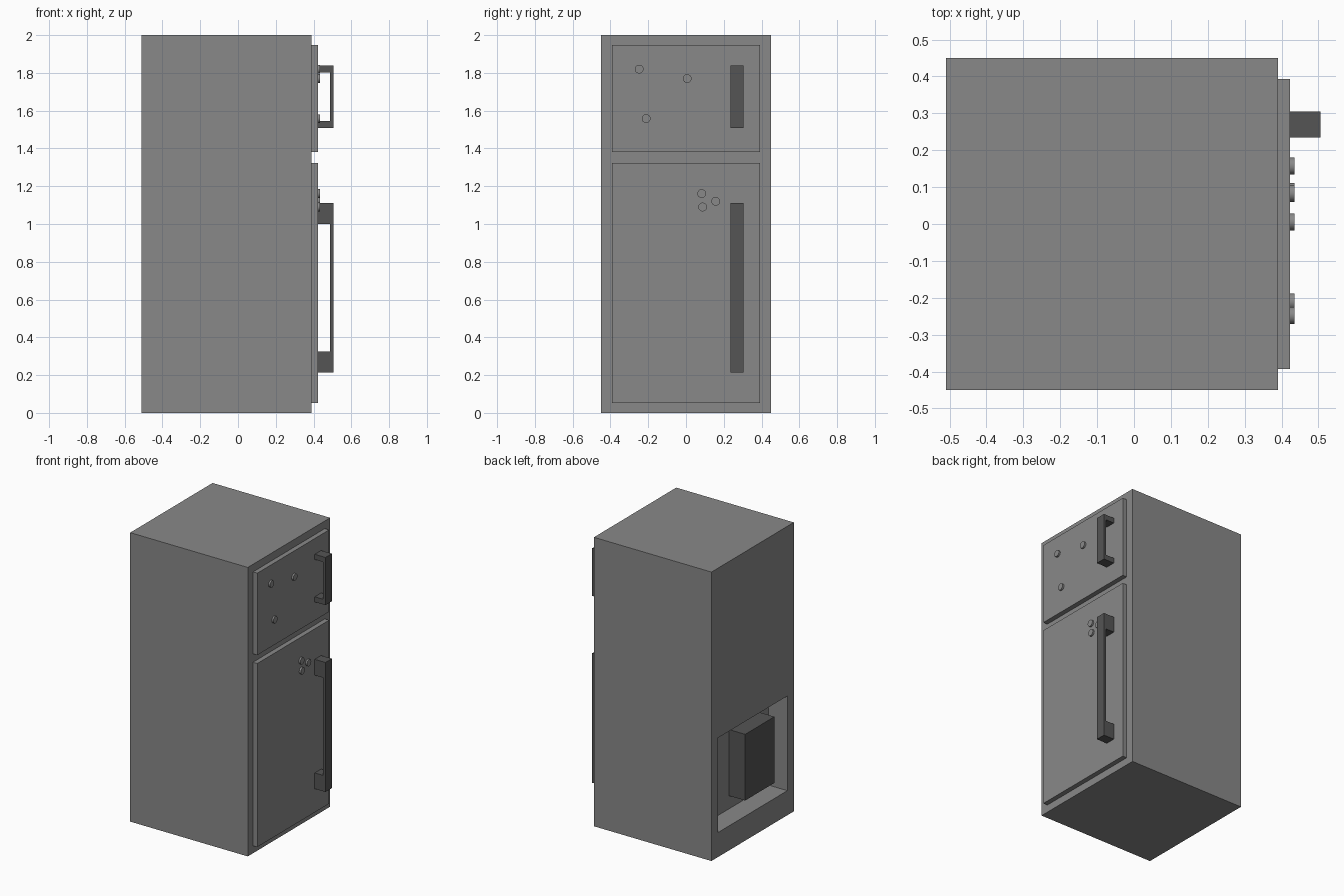
import bpy, bmesh, math
from mathutils import Matrix, Vector

if "Cube" in bpy.data.objects:
    bpy.data.objects.remove(bpy.data.objects["Cube"])


def material(name, value):
    m = bpy.data.materials.new(name)
    m.diffuse_color = (value, value, value, 1)
    m.use_nodes = True
    m.node_tree.nodes["Principled BSDF"].inputs["Base Color"].default_value = m.diffuse_color
    return m


GREY = material("mid grey", 0.25)
DARK = material("dark grey", 0.09)


def add_box(bm, lo, hi):
    lo, hi = Vector(lo), Vector(hi)
    mat = Matrix.Translation((lo + hi) / 2) @ Matrix.Diagonal((*(hi - lo), 1))
    return bmesh.ops.create_cube(bm, size=1, matrix=mat)


def finish(name, bm, mat):
    bmesh.ops.recalc_face_normals(bm, faces=bm.faces)
    me = bpy.data.meshes.new(name)
    bm.to_mesh(me)
    bm.free()
    me.materials.append(mat)
    ob = bpy.data.objects.new(name, me)
    bpy.context.collection.objects.link(ob)
    return ob


def box(name, lo, hi, mat):
    bm = bmesh.new()
    add_box(bm, lo, hi)
    return finish(name, bm, mat)


# Cabinet with a compressor recess in its rear wall
bm = bmesh.new()
add_box(bm, (-0.51, -0.45, 0), (0.39, 0.45, 2))
bm.faces.ensure_lookup_table()
rear = min(bm.faces, key=lambda f: f.calc_center_median().x)
bmesh.ops.inset_individual(bm, faces=[rear], thickness=0.07)
for v in rear.verts:
    v.co.y = math.copysign(0.38, v.co.y)
    v.co.z = 0.825 if v.co.z > 1 else 0.17
ext = bmesh.ops.extrude_discrete_faces(bm, faces=[rear])
bmesh.ops.translate(bm, verts=ext["faces"][0].verts, vec=(0.145, 0, 0))
finish("cabinet", bm, GREY)

# Compressor block sitting on the recess wall
box("compressor", (-0.488, -0.27, 0.26), (-0.36, 0.05, 0.718), DARK)

# Doors
box("freezer_door", (0.385, -0.393, 1.38), (0.423, 0.393, 1.947), GREY)
box("fridge_door", (0.385, -0.393, 0.052), (0.423, 0.393, 1.322), GREY)


# Handles: a side profile extruded across the width
def handle(name, z0, z1, foot):
    xa, xb, xc = 0.423, 0.488, 0.505
    profile = [(xa, z0), (xc, z0), (xc, z1), (xa, z1), (xa, z1 - foot),
               (xb, z1 - foot), (xb, z0 + foot), (xa, z0 + foot)]
    bm = bmesh.new()
    face = bm.faces.new([bm.verts.new((x, 0.235, z)) for x, z in profile])
    ext = bmesh.ops.extrude_face_region(bm, geom=[face], use_keep_orig=True)
    verts = [g for g in ext["geom"] if isinstance(g, bmesh.types.BMVert)]
    bmesh.ops.translate(bm, verts=verts, vec=(0, 0.07, 0))
    finish(name, bm, DARK)


handle("freezer_handle", 1.508, 1.838, 0.036)
handle("fridge_handle", 0.215, 1.111, 0.11)

# Round magnets on the doors
spots = [(-0.248, 1.82), (0.006, 1.77), (-0.211, 1.558),
         (0.083, 1.161), (0.157, 1.12), (0.088, 1.09)]
for i, (y, z) in enumerate(spots):
    bm = bmesh.new()
    bmesh.ops.create_cone(
        bm, cap_ends=True, segments=32, radius1=0.023, radius2=0.023, depth=0.016,
        matrix=Matrix.Translation((0.427, y, z)) @ Matrix.Rotation(math.pi / 2, 4, 'Y'))
    ob = finish(f"magnet_{i + 1}", bm, GREY)
    bpy.context.view_layer.objects.active = ob
    ob.select_set(True)
    bpy.ops.object.shade_smooth_by_angle()
    ob.select_set(False)
